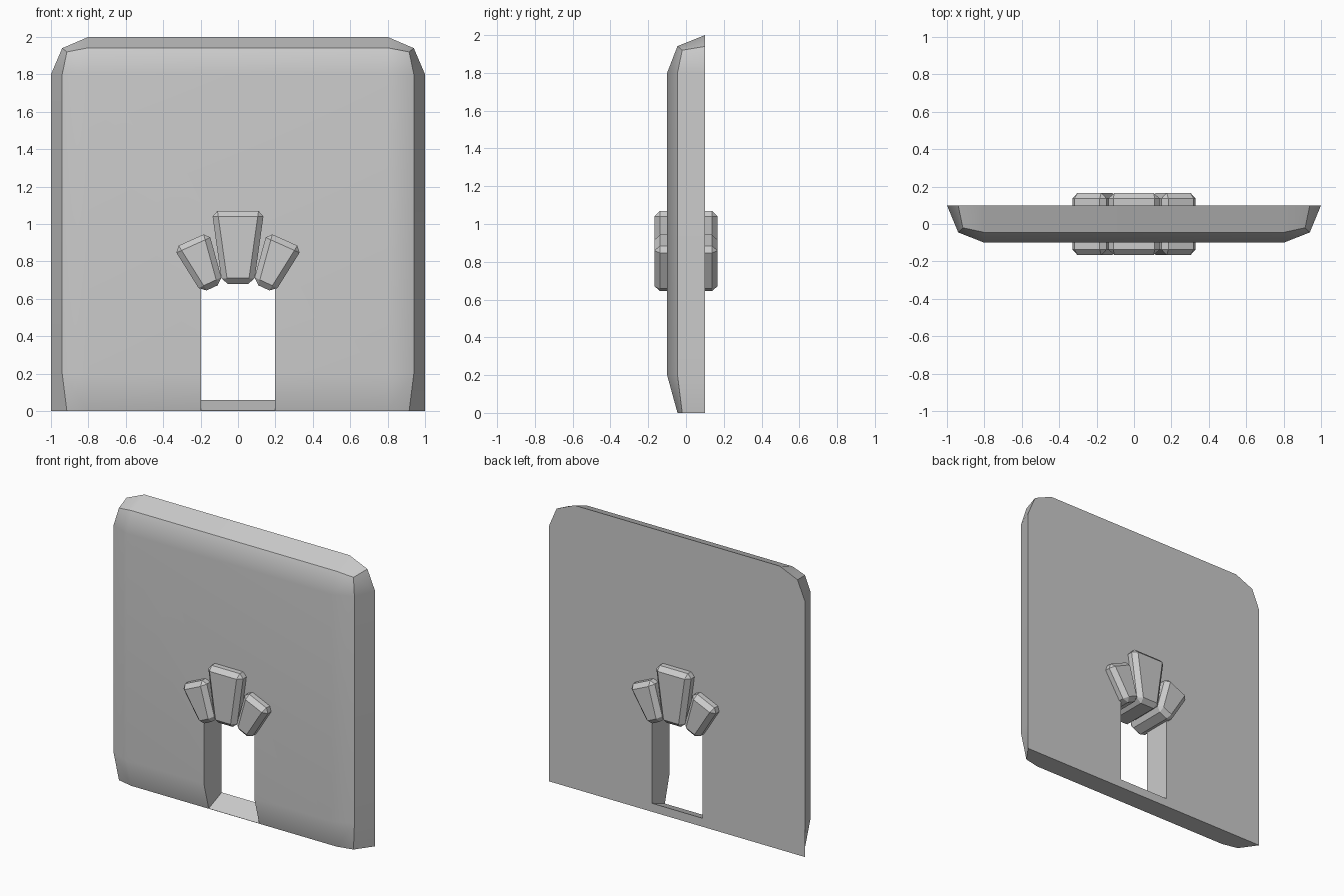
import bpy, bmesh

cube = bpy.data.objects.get("Cube")
if cube:
    bpy.data.objects.remove(cube, do_unlink=True)

GREY = (0.6, 0.6, 0.6, 1)
stone = bpy.data.materials.new("grey stone")
stone.use_nodes = True
stone.diffuse_color = GREY
stone.node_tree.nodes["Principled BSDF"].inputs["Base Color"].default_value = GREY


def make(name, loops):
    """Solid from matching closed loops of points, capped at both ends."""
    bm = bmesh.new()
    rings = [[bm.verts.new(p) for p in loop] for loop in loops]
    for a, b in zip(rings, rings[1:]):
        for i in range(len(a)):
            j = (i + 1) % len(a)
            bm.faces.new((a[i], a[j], b[j], b[i]))
    bm.faces.new(rings[0][::-1])
    bm.faces.new(rings[-1])
    bmesh.ops.recalc_face_normals(bm, faces=bm.faces)
    mesh = bpy.data.meshes.new(name)
    bm.to_mesh(mesh)
    bm.free()
    mesh.materials.append(stone)
    obj = bpy.data.objects.new(name, mesh)
    bpy.context.collection.objects.link(obj)
    return obj


def activate(obj):
    bpy.ops.object.select_all(action="DESELECT")
    obj.select_set(True)
    bpy.context.view_layer.objects.active = obj


def mirrored(half):
    return half + [(-x, y, z) for x, y, z in reversed(half)]


def extrude(name, outline, y0, y1):
    return make(name, [[(x, y, z) for x, z in outline] for y in (y0, y1)])


# Wall: flat back, splayed rim, gently domed front
back = mirrored([(0.8, 0.1, 0), (1, 0.1, 0), (1, 0.1, 0.2), (1, 0.1, 1.8),
                 (0.94, 0.1, 1.94), (0.8, 0.1, 2)])
rim = mirrored([(0.8, -0.045, 0), (0.915, -0.02, 0), (0.94, -0.045, 0.2),
                (0.94, -0.045, 1.8), (0.915, -0.02, 1.92), (0.8, -0.045, 1.942)])
wall = make("wall", [back, rim])
bm = bmesh.new()
bm.from_mesh(wall.data)
bm.verts.ensure_lookup_table()
bm.faces.ensure_lookup_table()
bmesh.ops.delete(bm, geom=[bm.faces[-1]], context="FACES_ONLY")
bm.verts.ensure_lookup_table()
edge = bm.verts[len(back):]
lo_r, hi_r, hi_l, lo_l = [bm.verts.new((x, -0.1, z)) for x, z in
                          ((0.8, 0.2), (0.8, 1.8), (-0.8, 1.8), (-0.8, 0.2))]
for side, low, high in ((edge[:6], lo_r, hi_r), (edge[:5:-1], lo_l, hi_l)):
    bm.faces.new((side[0], side[1], side[2], low))
    bm.faces.new((low, side[2], side[3], high))
    bm.faces.new((high, side[3], side[4], side[5]))
bm.faces.new((lo_r, hi_r, hi_l, lo_l))
bm.faces.new((edge[0], lo_r, lo_l, edge[-1]))
bm.faces.new((edge[5], hi_r, hi_l, edge[6]))
bmesh.ops.recalc_face_normals(bm, faces=bm.faces)
bm.to_mesh(wall.data)
bm.free()

# Doorway with a sloping sill and an arched head
arch = [(0.197, 0.665), (0.16, 0.675), (0.09, 0.71)]
arch += [(-x, z) for x, z in reversed(arch)]
rings = []
for y in (-0.3, 0.3):
    sill = 0.02 + 0.4 * y
    rings.append([(0.197, y, sill)] + [(x, y, z) for x, z in arch] + [(-0.197, y, sill)])
cutter = make("doorway_cutter", rings)
activate(wall)
cut = wall.modifiers.new("doorway", "BOOLEAN")
cut.operation = "DIFFERENCE"
cut.solver = "EXACT"
cut.object = cutter
bpy.ops.object.modifier_apply(modifier=cut.name)
bpy.data.objects.remove(cutter, do_unlink=True)
activate(wall)
bpy.ops.object.shade_smooth_by_angle(angle=0.5)
weighted = wall.modifiers.new("even shading", "WEIGHTED_NORMAL")
weighted.keep_sharp = True

# Arch stones, running right through the wall
center = [(0.085, 0.68), (0.14, 1.07), (-0.14, 1.07), (-0.085, 0.68)]
side = [(0.081, 0.685), (0.156, 0.957), (0.345, 0.872), (0.195, 0.632)]
stones = {"keystone": center, "left_arch_stone": side,
          "right_arch_stone": [(-x, z) for x, z in side]}
for name, outline in stones.items():
    block = extrude(name, outline, -0.167, 0.167)
    bevel = block.modifiers.new("chamfer", "BEVEL")
    bevel.width = 0.03
    bevel.segments = 1
